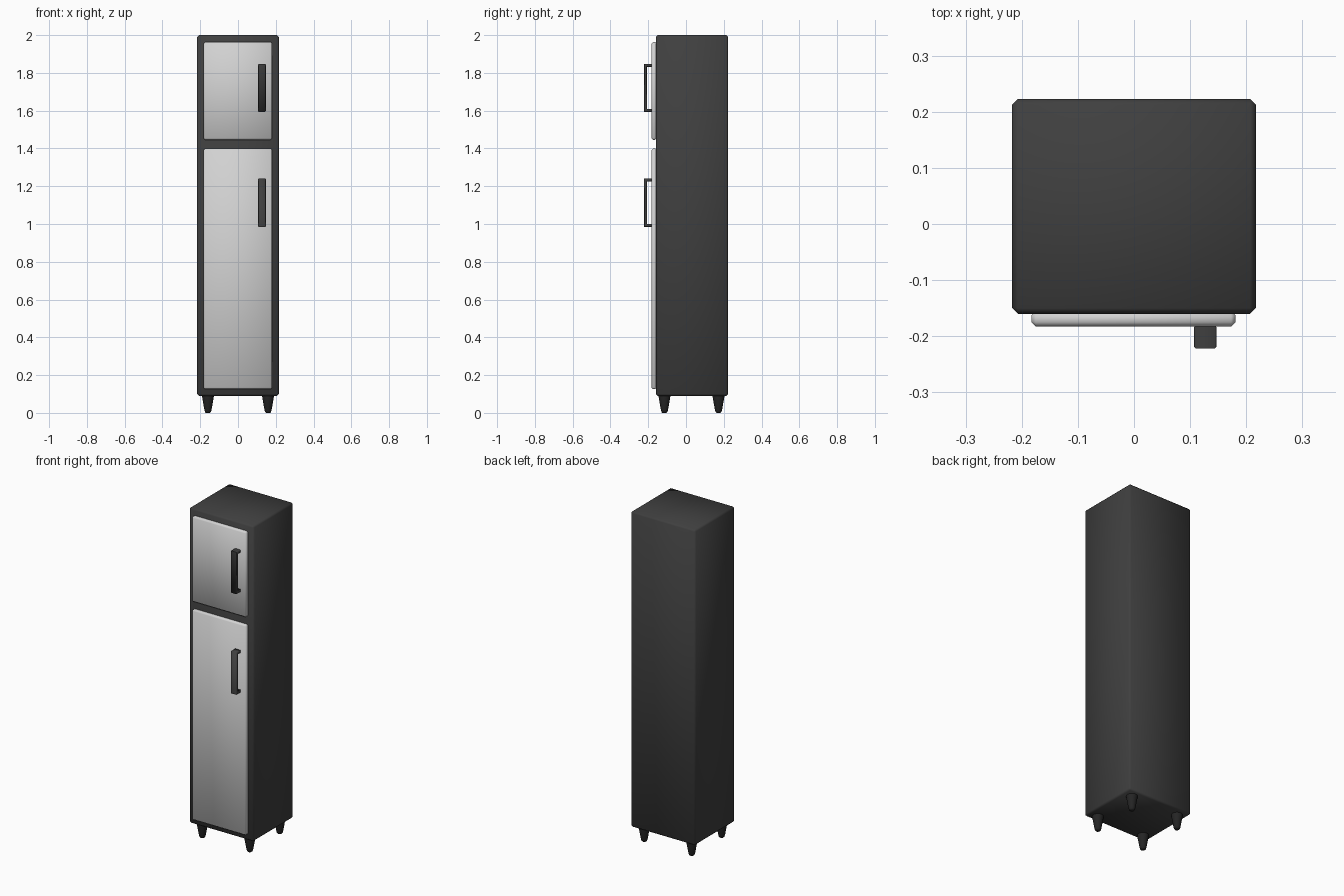
import bpy, bmesh, math

if "Cube" in bpy.data.objects:
    bpy.data.objects.remove(bpy.data.objects["Cube"])


def material(name, v):
    m = bpy.data.materials.new(name)
    m.diffuse_color = (v, v, v, 1)
    m.use_nodes = True
    m.node_tree.nodes["Principled BSDF"].inputs["Base Color"].default_value = m.diffuse_color
    return m


charcoal = material("charcoal", 0.05)
silver = material("silver", 0.65)
black = material("black", 0.018)


def finish(bm, name, mat, bevel=0.0, angle=60):
    if bevel:
        sharp = [e for e in bm.edges if e.calc_face_angle(0) > math.radians(30)]
        bmesh.ops.bevel(bm, geom=sharp, offset=bevel, segments=1,
                        profile=0.5, affect='EDGES', clamp_overlap=True)
    bmesh.ops.recalc_face_normals(bm, faces=bm.faces[:])
    me = bpy.data.meshes.new(name)
    bm.to_mesh(me)
    bm.free()
    ob = bpy.data.objects.new(name, me)
    bpy.context.collection.objects.link(ob)
    me.materials.append(mat)
    bpy.ops.object.select_all(action='DESELECT')
    ob.select_set(True)
    bpy.context.view_layer.objects.active = ob
    bpy.ops.object.shade_smooth_by_angle(angle=math.radians(angle))
    return ob


def box(name, lo, hi, mat, bevel):
    bm = bmesh.new()
    bmesh.ops.create_cube(bm, size=1)
    for v in bm.verts:
        v.co = [(a + b) / 2 + c * (b - a) for a, b, c in zip(lo, hi, v.co)]
    return finish(bm, name, mat, bevel)


def handle(name, z0, z1):
    # bracket profile in the y-z plane, extruded along x
    front, bar, door, t = -0.222, -0.207, -0.181, 0.016
    profile = [(door, z0), (front, z0), (front, z1), (door, z1),
               (door, z1 - t), (bar, z1 - t), (bar, z0 + t), (door, z0 + t)]
    bm = bmesh.new()
    face = bm.faces.new([bm.verts.new((0.107, y, z)) for y, z in profile])
    ext = bmesh.ops.extrude_face_region(bm, geom=[face])
    for g in ext["geom"]:
        if isinstance(g, bmesh.types.BMVert):
            g.co.x = 0.147
    return finish(bm, name, charcoal, 0.003)


def leg(name, x, y):
    # tapered foot turned from a short profile
    profile = [(0.031, 0.095), (0.031, 0.085), (0.019, 0.016), (0.016, 0.005), (0.011, 0.0)]
    n = 24
    bm = bmesh.new()
    rings = [[bm.verts.new((x + r * math.cos(2 * math.pi * i / n),
                            y + r * math.sin(2 * math.pi * i / n), z))
              for i in range(n)] for r, z in profile]
    for a, b in zip(rings, rings[1:]):
        for i in range(n):
            j = (i + 1) % n
            bm.faces.new((a[i], a[j], b[j], b[i]))
    bm.faces.new(rings[0])
    bm.faces.new(rings[-1])
    return finish(bm, name, black, 0, 50)


# cabinet body
box("cabinet_body", (-0.217, -0.16, 0.09), (0.217, 0.223, 2.0), charcoal, 0.01)

# doors
box("upper_door", (-0.183, -0.183, 1.446), (0.181, -0.155, 1.963), silver, 0.008)
box("lower_door", (-0.183, -0.183, 0.126), (0.181, -0.155, 1.399), silver, 0.008)

# handles
handle("upper_handle", 1.594, 1.848)
handle("lower_handle", 0.985, 1.241)

# feet
for side, x in (("left", -0.159), ("right", 0.159)):
    for end, y in (("front", -0.114), ("back", 0.172)):
        leg(f"{end}_{side}_leg", x, y)
